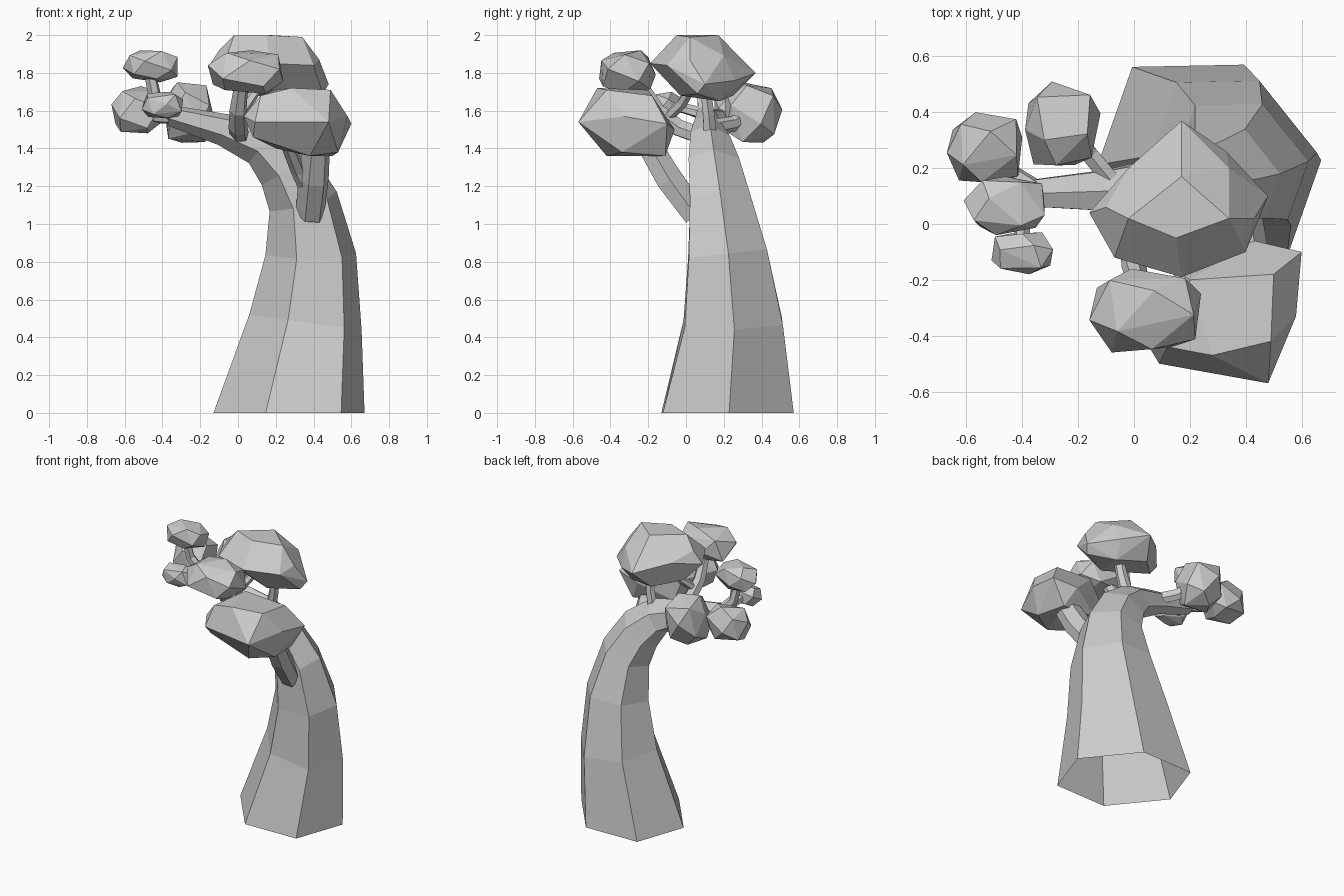
import bpy, bmesh, math, random
from mathutils import Vector, Matrix

if "Cube" in bpy.data.objects:
    bpy.data.objects.remove(bpy.data.objects["Cube"])

UP = Vector((0, 0, 1))


def finish(name, bm):
    bmesh.ops.recalc_face_normals(bm, faces=bm.faces)
    me = bpy.data.meshes.new(name)
    bm.to_mesh(me)
    bm.free()
    ob = bpy.data.objects.new(name, me)
    bpy.context.collection.objects.link(ob)
    return ob


def limb(name, path, sides=6, open_base=False):
    """Tapered tube; path holds (x, y, z, radius)."""
    bm = bmesh.new()
    pts = [Vector(p[:3]) for p in path]
    rings = []
    for i, p in enumerate(pts):
        tangent = pts[min(i + 1, len(pts) - 1)] - pts[max(i - 1, 0)]
        rot = UP.rotation_difference(tangent)
        if i == 0 and open_base:
            rot.identity()
        ring = []
        for k in range(sides):
            a = math.tau * k / sides
            c, s = math.cos(a), math.sin(a)
            v = Vector((c + 0.22 * s, 0.02 * c - s, 0)) * path[i][3]
            ring.append(bm.verts.new(p + rot @ v))
        rings.append(ring)
    for a, b in zip(rings, rings[1:]):
        for k in range(sides):
            j = (k + 1) % sides
            bm.faces.new((a[k], a[j], b[j], b[k]))
    if not open_base:
        bm.faces.new(rings[0])
    bm.faces.new(rings[-1])
    return finish(name, bm)


def hull(name, pts):
    """Faceted clump wrapped around a few points."""
    bm = bmesh.new()
    for p in pts:
        bm.verts.new(p)
    bmesh.ops.convex_hull(bm, input=bm.verts)
    loose = [v for v in bm.verts if not v.link_faces]
    bmesh.ops.delete(bm, geom=loose, context='VERTS')
    bmesh.ops.dissolve_limit(bm, angle_limit=math.radians(9),
                             verts=bm.verts, edges=bm.edges)
    return finish(name, bm)


def clump(name, lo, hi, seed, n=16):
    """Irregular, slightly boxy clump filling the box lo..hi."""
    rnd = random.Random(seed)
    spin = Matrix.Rotation(rnd.uniform(0, 6), 3, 'Z')
    pts = []
    for i in range(n):
        z = 1 - 2 * (i + 0.5) / n
        r, a = math.sqrt(1 - z * z), i * 2.39996
        p = spin @ Vector((r * math.cos(a), r * math.sin(a), z))
        p = Vector([math.copysign(abs(c) ** 0.75, c) for c in p])
        pts.append(p * rnd.uniform(0.93, 1.07))
    mn = [min(p[k] for p in pts) for k in range(3)]
    mx = [max(p[k] for p in pts) for k in range(3)]
    return hull(name, [[lo[k] + (p[k] - mn[k]) / (mx[k] - mn[k]) * (hi[k] - lo[k])
                        for k in range(3)] for p in pts])


# Leaning trunk, open underneath, that bends over into the long left bough
limb("trunk", [
    (.27, .22, 0, .40), (.357, .25, .48, .30), (.385, .22, .84, .24),
    (.345, .18, 1.12, .185), (.25, .15, 1.30, .155), (.12, .13, 1.425, .12),
    (-.08, .12, 1.50, .085), (-.36, .11, 1.575, .055)], open_base=True)

# Branches
limb("front_branch", [(.38, .05, 1.05, .075), (.40, -.09, 1.24, .08), (.42, -.23, 1.48, .07)])
limb("front_side_branch", [(.38, -.03, 1.15, .04), (.32, -.1, 1.28, .04), (.25, -.24, 1.45, .035)])
limb("middle_branch", [(.01, .1, 1.46, .05), (0, -.04, 1.51, .05),
                       (.0, -.15, 1.6, .045), (.02, -.25, 1.76, .035)])
limb("middle_side_branch", [(0, -.1, 1.56, .03), (.05, -.02, 1.64, .03), (.12, .04, 1.74, .025)])
limb("top_branch", [(.17, .13, 1.46, .04), (.2, .12, 1.58, .035), (.22, .1, 1.74, .03)])
limb("back_branch", [(-.07, .14, 1.51, .04), (-.16, .25, 1.53, .038), (-.24, .35, 1.6, .03)])
limb("left_back_twig", [(-.33, .11, 1.57, .04), (-.42, .17, 1.57, .035), (-.53, .26, 1.6, .025)])
limb("left_top_twig", [(-.37, .1, 1.59, .04), (-.44, .09, 1.67, .035), (-.47, .07, 1.82, .03)])
limb("left_front_twig", [(-.36, .1, 1.58, .035), (-.4, .0, 1.61, .03), (-.4, -.1, 1.63, .025)])

# Large foliage clumps
hull("top_foliage", [
    (-.02, .02, 2), (.17, .17, 2), (.34, .02, 1.99), (.15, -.05, 2),
    (-.16, .04, 1.83), (-.02, .2, 1.86), (.17, .37, 1.8), (.33, .26, 1.76),
    (.34, .2, 1.89), (.43, .02, 1.87), (-.1, .06, 1.92),
    (.48, .1, 1.74), (.40, -.1, 1.84), (.17, -.19, 1.85), (-.07, -.12, 1.86),
    (-.05, .1, 1.71), (.3, .18, 1.65), (.25, -.03, 1.68), (.1, .25, 1.68), (.45, .06, 1.69)])
hull("front_foliage", [
    (.12, -.44, 1.68), (.28, -.47, 1.72), (.49, -.42, 1.71), (.2, -.2, 1.71), (.5, -.18, 1.68),
    (.03, -.4, 1.57), (.09, -.5, 1.54), (.32, -.52, 1.55), (.48, -.57, 1.54), (.58, -.33, 1.57),
    (.6, -.1, 1.53), (.43, -.06, 1.5), (.15, -.17, 1.55),
    (.08, -.42, 1.46), (.38, -.42, 1.36), (.53, -.34, 1.38), (.5, -.11, 1.36), (.2, -.15, 1.4)])

# Smaller foliage clumps
for name, lo, hi, seed in [
        ("middle_foliage", (-.16, -.46, 1.69), (.24, -.16, 1.92), 3),
        ("back_foliage", (-.39, .21, 1.43), (-.12, .51, 1.75), 5),
        ("left_back_foliage", (-.67, .15, 1.48), (-.4, .40, 1.73), 8),
        ("left_top_foliage", (-.61, -.04, 1.75), (-.32, .17, 1.92), 11),
        ("left_front_foliage", (-.51, -.18, 1.56), (-.29, -.03, 1.70), 14)]:
    clump(name, lo, hi, seed)
